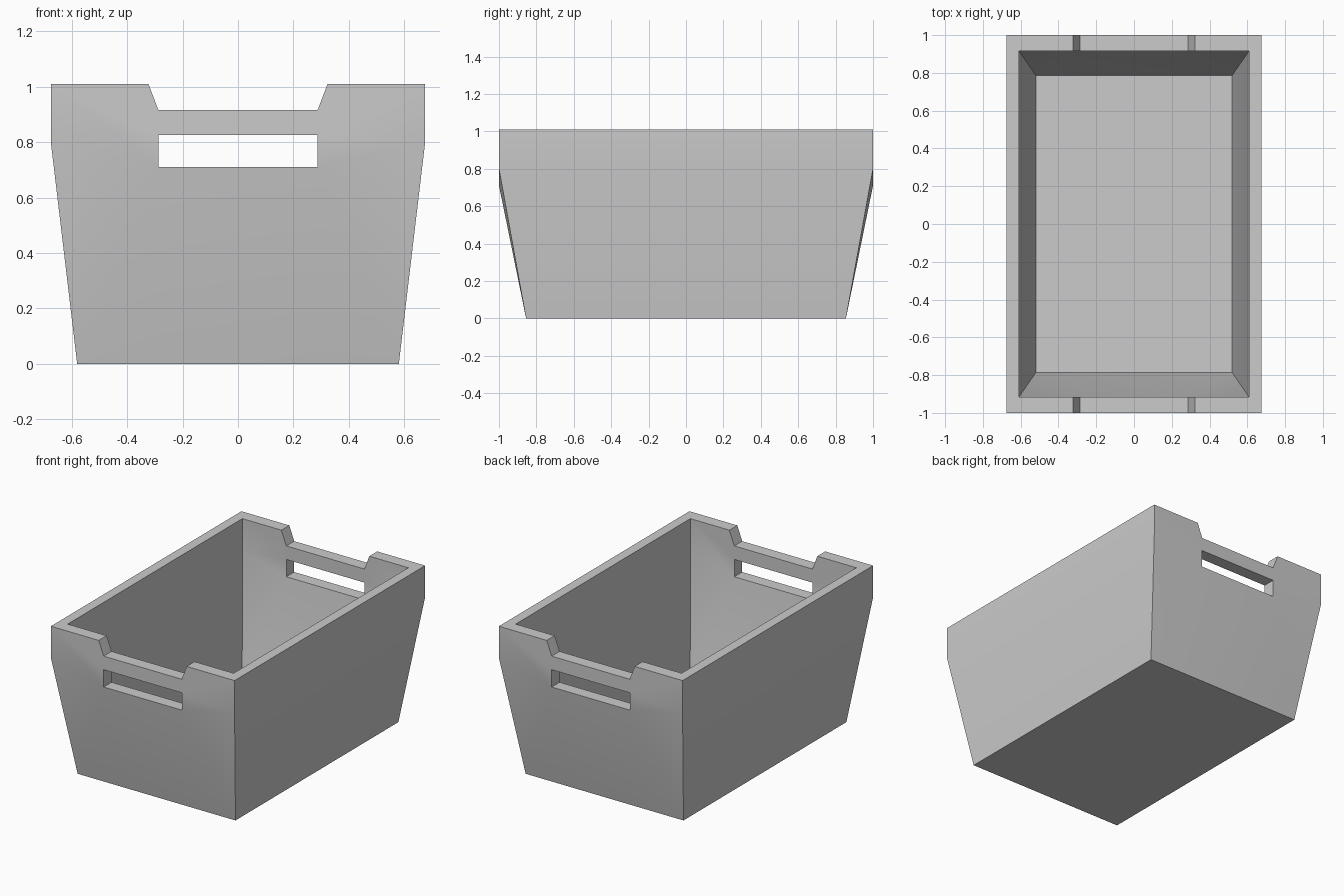
import bpy, bmesh

if "Cube" in bpy.data.objects:
    bpy.data.objects.remove(bpy.data.objects["Cube"])

# One quarter of a skin (outer or inner), as named points; four mirrored copies make the bin
def skin(rx, ry, fx, fy, fz):
    return {
        "rim": (rx, ry, 1.01), "rim_mid": (rx, 0, 1.01),
        "notch_top": (0.323, ry, 1.01), "notch": (0.287, ry, 0.915), "notch_mid": (0, ry, 0.915),
        "slot_top": (0.287, ry, 0.825), "slot_top_mid": (0, ry, 0.825),
        "slot": (0.287, ry, 0.71), "slot_mid": (0, ry, 0.71),
        "bend": (rx, ry, 0.80), "bend_mid": (rx, 0, 0.80),
        "foot": (fx, fy, fz), "foot_mid": (fx, 0, fz),
        "end": (0.287, fy, fz), "end_mid": (0, fy, fz), "centre": (0, 0, fz),
    }

FACES = [
    "rim notch_top notch slot_top slot bend",
    "notch notch_mid slot_top_mid slot_top",
    "slot slot_mid end_mid end",
    "slot end foot bend",
    "rim rim_mid bend_mid bend",
    "bend bend_mid foot_mid foot",
    "foot foot_mid centre end_mid end",
]
# Open edges joined across the wall thickness: top rim and handle slot
EDGES = ["rim_mid rim notch_top notch notch_mid",
         "slot_top_mid slot_top slot slot_mid"]

outer = skin(0.675, 1.0, 0.58, 0.855, 0.0)
inner = skin(0.61, 0.917, 0.52, 0.787, 0.07)

bm = bmesh.new()
for sx in (1, -1):
    for sy in (1, -1):
        o, i = [{k: bm.verts.new((x * sx, y * sy, z)) for k, (x, y, z) in s.items()}
                for s in (outer, inner)]
        for names in FACES:
            for s in (o, i):
                bm.faces.new([s[n] for n in names.split()])
        for chain in EDGES:
            n = chain.split()
            for a, b in zip(n, n[1:]):
                bm.faces.new((o[a], o[b], i[b], i[a]))

bmesh.ops.remove_doubles(bm, verts=bm.verts, dist=1e-4)
bmesh.ops.recalc_face_normals(bm, faces=bm.faces)
# Clear the flat centre seams
bmesh.ops.dissolve_limit(bm, angle_limit=0.005, verts=bm.verts, edges=bm.edges)

mesh = bpy.data.meshes.new("storage_bin")
bm.to_mesh(mesh)
bm.free()
storage_bin = bpy.data.objects.new("storage_bin", mesh)
bpy.context.collection.objects.link(storage_bin)
bpy.context.view_layer.objects.active = storage_bin
storage_bin.select_set(True)
bpy.ops.object.shade_smooth_by_angle()
